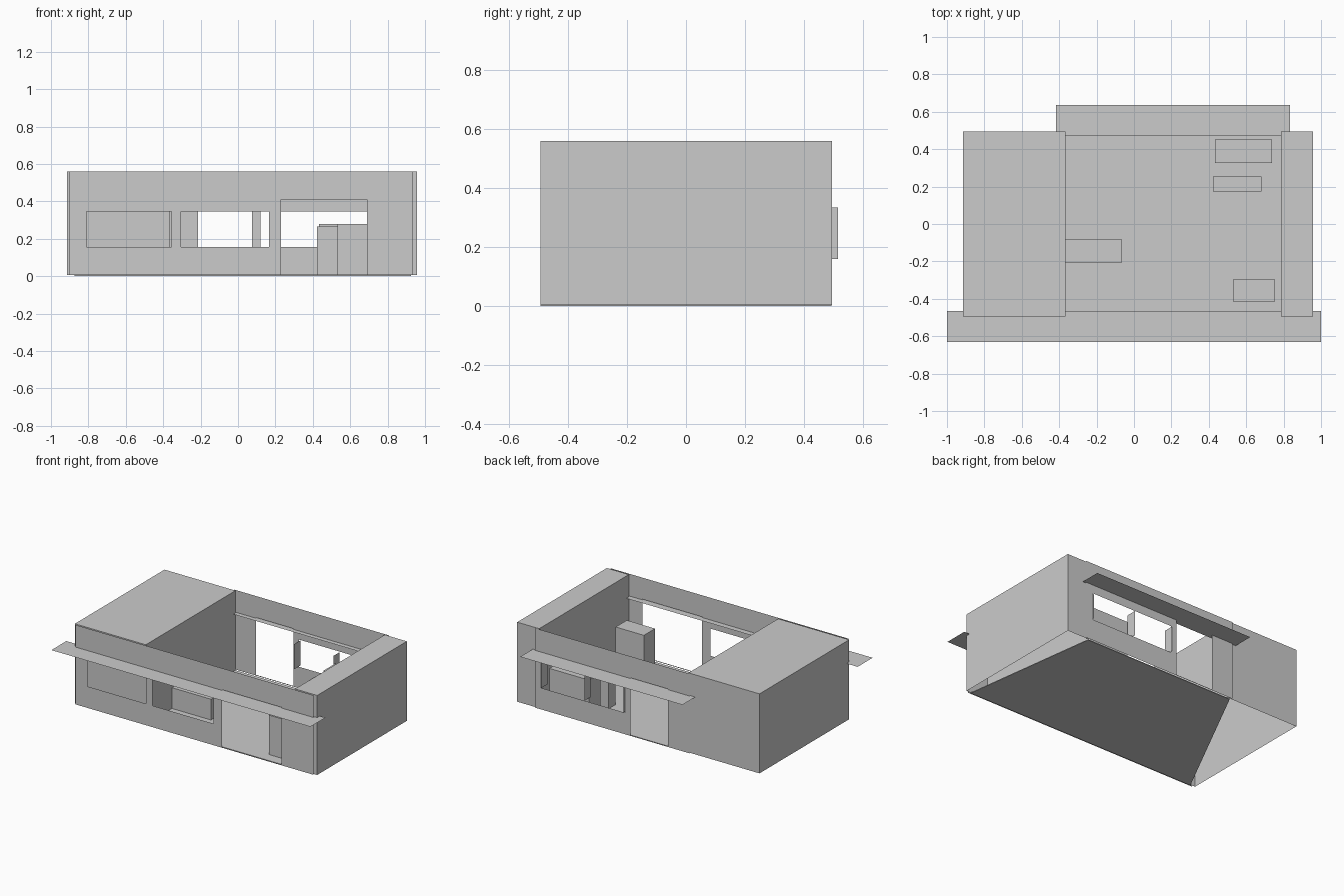
import bpy, bmesh

cube = bpy.data.objects.get("Cube")
if cube:
    bpy.data.objects.remove(cube, do_unlink=True)

# One plain grey for the whole building
grey = bpy.data.materials.new("plain grey")
grey.use_nodes = True
grey.diffuse_color = (0.6, 0.6, 0.6, 1)
grey.node_tree.nodes["Principled BSDF"].inputs["Base Color"].default_value = (0.6, 0.6, 0.6, 1)

BASE, TOP = 0.005, 0.56


def finish(bm, name):
    mesh = bpy.data.meshes.new(name)
    bm.to_mesh(mesh)
    bm.free()
    mesh.materials.append(grey)
    obj = bpy.data.objects.new(name, mesh)
    bpy.context.collection.objects.link(obj)
    return obj


def prism(name, outline, z0, z1, bottom=True):
    """Extrude a counter-clockwise outline upwards."""
    bm = bmesh.new()
    low = [bm.verts.new((x, y, z0)) for x, y in outline]
    high = [bm.verts.new((x, y, z1)) for x, y in outline]
    bm.faces.new(high)
    if bottom:
        bm.faces.new(low[::-1])
    n = len(low)
    for i in range(n):
        j = (i + 1) % n
        bm.faces.new((low[i], low[j], high[j], high[i]))
    return finish(bm, name)


def box(name, x0, x1, y0, y1, z0, z1, bottom=True):
    return prism(name, [(x0, y0), (x1, y0), (x1, y1), (x0, y1)], z0, z1, bottom)


def sheet(name, corners):
    bm = bmesh.new()
    bm.faces.new([bm.verts.new(c) for c in corners])
    return finish(bm, name)


def wall(name, y, x0, x1, holes, facing):
    """Thin upright wall with rectangular openings (x0, x1, z0, z1)."""
    xs = sorted({x0, x1, *(v for h in holes for v in h[:2])})
    zs = sorted({BASE, TOP, *(v for h in holes for v in h[2:])})
    bm = bmesh.new()
    for xa, xb in zip(xs, xs[1:]):
        for za, zb in zip(zs, zs[1:]):
            xm, zm = (xa + xb) / 2, (za + zb) / 2
            if any(h[0] < xm < h[1] and h[2] < zm < h[3] for h in holes):
                continue
            quad = [(xa, y, za), (xb, y, za), (xb, y, zb), (xa, y, zb)]
            bm.faces.new([bm.verts.new(c) for c in quad[::-facing]])
    bmesh.ops.remove_doubles(bm, verts=bm.verts, dist=0.0001)
    return finish(bm, name)


# Tapered floor slab
prism("floor", [(-0.875, -0.493), (0.925, -0.493), (0.79, 0.493), (-0.37, 0.493)], 0, BASE)

# Roofed end blocks, open underneath
box("large_end_block", -0.914, -0.366, -0.494, 0.495, BASE, TOP, False)
box("small_end_block", 0.787, 0.957, -0.494, 0.495, BASE, TOP, False)

# Front and back walls with windows and doors
SILL, HEAD = 0.155, 0.345
DOOR = (0.01, 0.41)
wall("front_wall", -0.505, -0.90, 0.935,
     [(-0.81, -0.355, SILL, HEAD), (-0.305, 0.165, SILL, HEAD), (0.23, 0.69, *DOOR)], -1)
wall("back_wall", 0.503, -0.385, 0.815,
     [(-0.215, 0.075, *DOOR), (0.12, 0.76, SILL, HEAD)], 1)

# Upright fins dividing the back window
for i, x in enumerate((0.121, 0.425, 0.759)):
    sheet(f"window_fin_{i + 1}",
          [(x, 0.445, 0.16), (x, 0.515, 0.16), (x, 0.515, 0.335), (x, 0.445, 0.335)])

# Flat awnings over both long sides
for name, x0, x1, y0, y1 in (("front_awning", -1, 1, -0.63, -0.465),
                             ("back_awning", -0.418, 0.835, 0.47, 0.637)):
    z = 0.405
    sheet(name, [(x0, y0, z), (x1, y0, z), (x1, y1, z), (x0, y1, z)])

# Counters and cabinets inside
for name, x0, x1, y0, y1, z in (
        ("back_cabinet", 0.433, 0.737, 0.325, 0.453, 0.28),
        ("middle_cabinet_a", 0.422, 0.553, 0.175, 0.254, 0.265),
        ("middle_cabinet_b", 0.553, 0.683, 0.175, 0.254, 0.265),
        ("front_cabinet", 0.532, 0.75, -0.418, -0.295, 0.28),
        ("low_counter", -0.366, -0.065, -0.205, -0.082, 0.15)):
    box(name, x0, x1, y0, y1, BASE, z)
